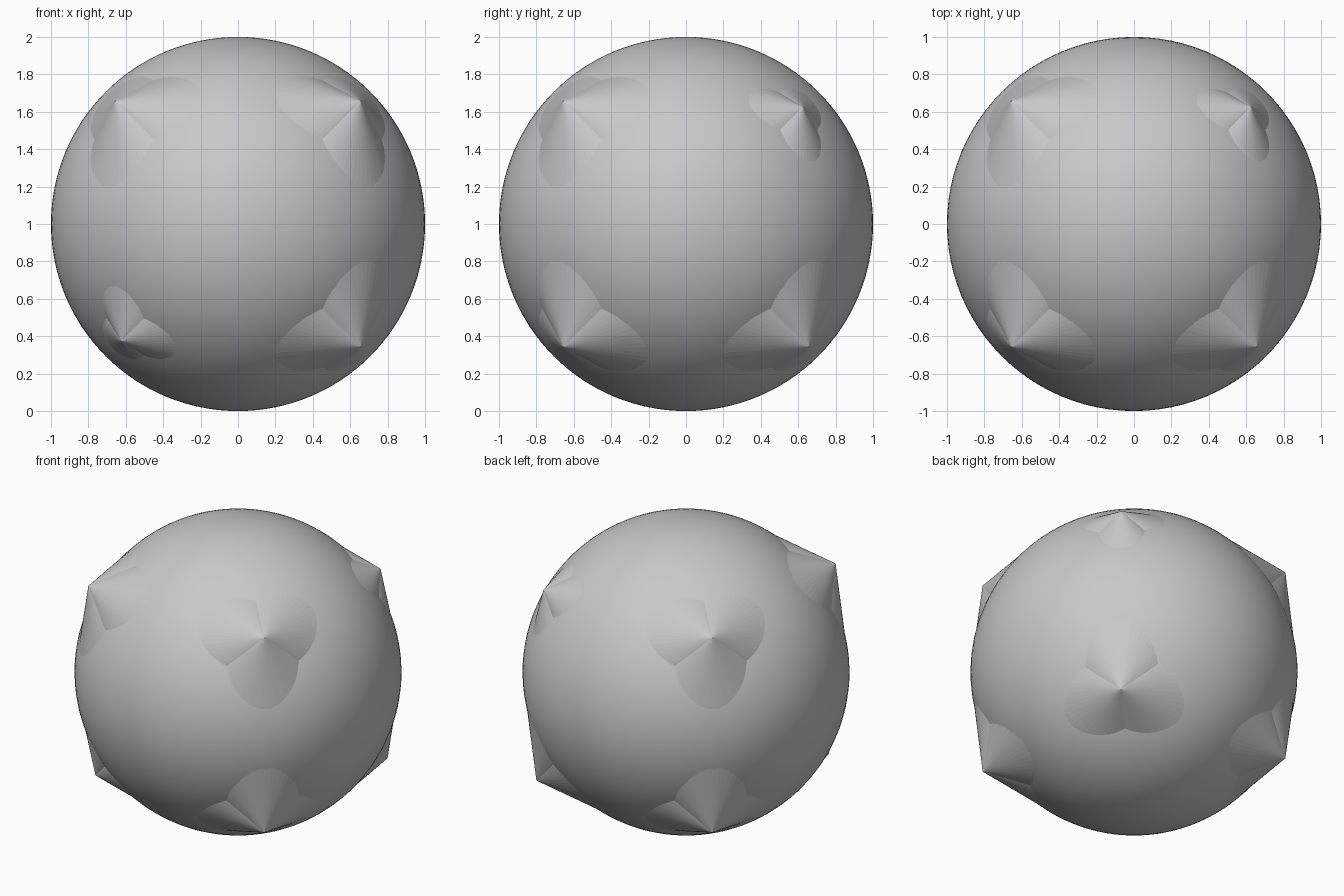
import bpy, bmesh, math
from itertools import product
from mathutils import Matrix, Vector

cube = bpy.data.objects.get("Cube")
if cube:
    bpy.data.objects.remove(cube, do_unlink=True)

grey = bpy.data.materials.new("plain grey")
grey.use_nodes = True
colour = (0.58, 0.58, 0.58, 1)
grey.diffuse_color = colour
grey.node_tree.nodes["Principled BSDF"].inputs["Base Color"].default_value = colour

CENTRE = Vector((0, 0, 1))


def add_object(name, bm, smooth=False):
    mesh = bpy.data.meshes.new(name)
    for face in bm.faces:
        face.smooth = smooth
    bm.to_mesh(mesh)
    bm.free()
    mesh.materials.append(grey)
    obj = bpy.data.objects.new(name, mesh)
    obj.location = CENTRE
    bpy.context.collection.objects.link(obj)
    return obj


# Ball body
bm = bmesh.new()
bmesh.ops.create_uvsphere(bm, u_segments=96, v_segments=64, radius=1)
add_object("ball", bm, smooth=True)


# Corner spike: three cones sharing a tip, each leaning along one axis
def corner_spike(name, signs, reach, lean, half_angle, slant):
    bm = bmesh.new()
    depth = slant * math.cos(half_angle)
    tip = Vector(signs) * reach
    for axis in range(3):
        outward = Vector([s * (1 if i == axis else lean) for i, s in enumerate(signs)])
        matrix = (Matrix.Translation(tip)
                  @ outward.to_track_quat('Z', 'Y').to_matrix().to_4x4()
                  @ Matrix.Translation((0, 0, -depth / 2)))
        bmesh.ops.create_cone(bm, cap_ends=True, segments=64, depth=depth,
                              radius1=slant * math.sin(half_angle), radius2=0,
                              matrix=matrix)
    bmesh.ops.remove_doubles(bm, verts=bm.verts, dist=1e-5)
    add_object(name, bm)


# Six tall spikes, and two short ones on opposite corners
for x, y, z in product((-1, 1), repeat=3):
    name = "_".join(("top" if z > 0 else "bottom",
                     "back" if y > 0 else "front",
                     "left" if x > 0 else "right", "spike"))
    if x == y == z:
        corner_spike(name, (x, y, z), 0.626, 0.63, math.radians(52.8), 0.45)
    else:
        corner_spike(name, (x, y, z), 0.657, 0.73, math.radians(52.2), 0.55)
